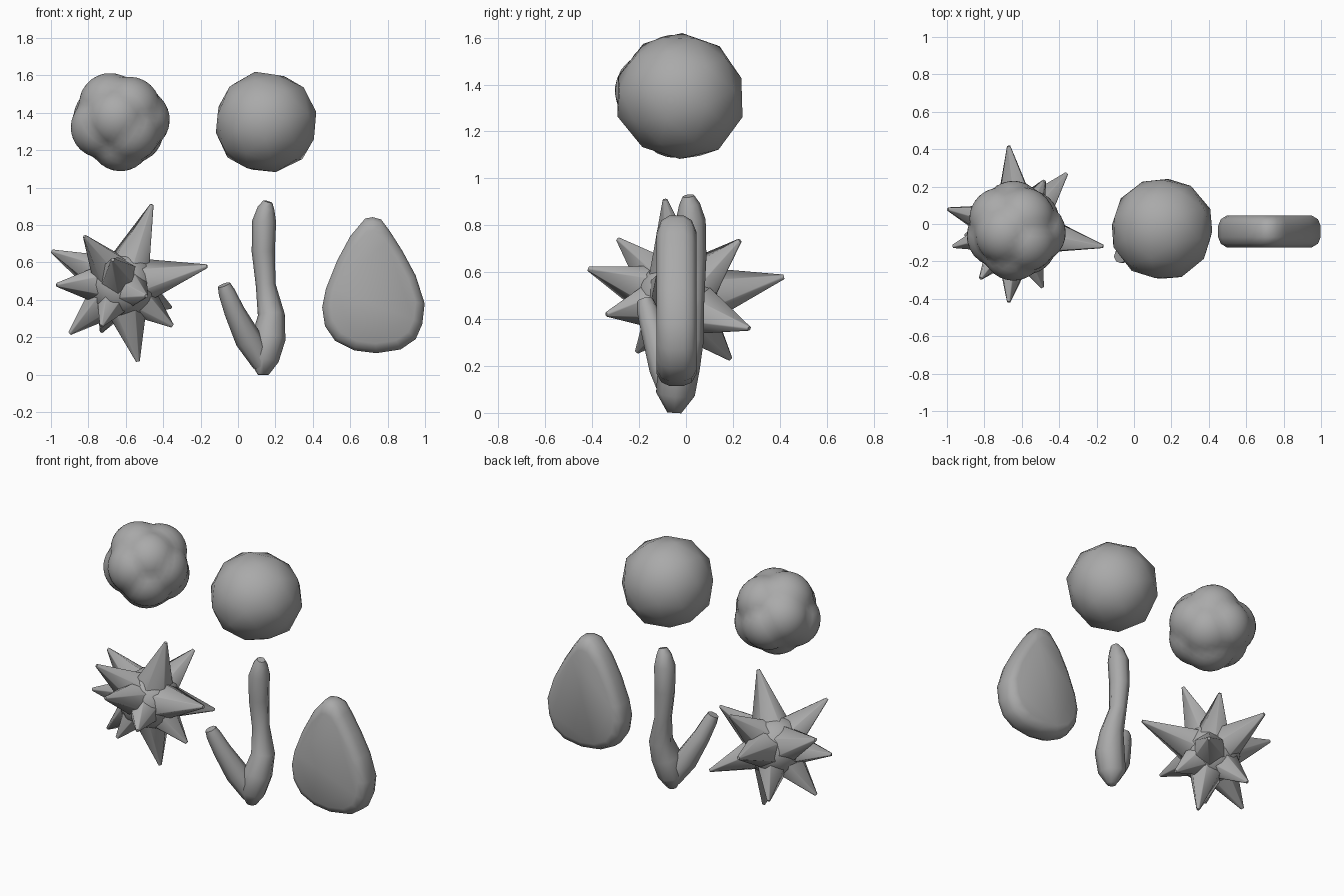
import bpy, bmesh, math, random
from mathutils import Vector, Matrix

cube = bpy.data.objects.get("Cube")
if cube:
    bpy.data.objects.remove(cube, do_unlink=True)
random.seed(4)

grey = bpy.data.materials.new("stone_grey")
grey.use_nodes = True
grey.diffuse_color = (0.4, 0.4, 0.4, 1)
grey.node_tree.nodes["Principled BSDF"].inputs["Base Color"].default_value = (0.4, 0.4, 0.4, 1)


def finish(name, bm, angle):
    bmesh.ops.recalc_face_normals(bm, faces=bm.faces)
    mesh = bpy.data.meshes.new(name)
    bm.to_mesh(mesh)
    bm.free()
    mesh.materials.append(grey)
    obj = bpy.data.objects.new(name, mesh)
    bpy.context.collection.objects.link(obj)
    bpy.ops.object.select_all(action='DESELECT')
    obj.select_set(True)
    bpy.context.view_layer.objects.active = obj
    bpy.ops.object.shade_smooth_by_angle(angle=math.radians(angle))
    return obj


def loft(bm, rings):
    """Skin a list of point rings and cap both ends."""
    rows = [[bm.verts.new(p) for p in ring] for ring in rings]
    for a, b in zip(rows, rows[1:]):
        for i in range(len(a)):
            j = (i + 1) % len(a)
            bm.faces.new((a[i], a[j], b[j], b[i]))
    bm.faces.new(rows[0])
    bm.faces.new(rows[-1])


def tube(bm, nodes, sides=8):
    """Round tube through (x, y, z, radius) nodes."""
    pts = [Vector(n[:3]) for n in nodes]
    rings = []
    for i, p in enumerate(pts):
        along = (pts[min(i + 1, len(pts) - 1)] - pts[max(i - 1, 0)]).normalized()
        u = along.cross(Vector((0, 1, 0))).normalized()
        v = along.cross(u)
        rings.append([p + nodes[i][3] * (u * math.cos(t) + v * math.sin(t))
                      for t in (math.tau * k / sides for k in range(sides))])
    loft(bm, rings)


# Faceted ball, slightly uneven
bm = bmesh.new()
bmesh.ops.create_icosphere(bm, subdivisions=2, radius=0.277)
bmesh.ops.rotate(bm, verts=bm.verts, matrix=Matrix.Rotation(0.3, 3, 'X') @ Matrix.Rotation(0.25, 3, 'Y'))
for v in bm.verts:
    v.co = v.co * random.uniform(0.97, 1.03) + Vector((0.147, -0.022, 1.348))
finish("faceted_ball", bm, 60)

# Lumpy ball: surface pushed out to a cluster of overlapping domes
lumps = [Vector(d).normalized() for d in (
    (-0.45, -0.15, 0.8), (0.4, 0.6, 0.65), (0.95, -0.1, 0.05), (0.05, -0.1, -1),
    (-0.85, -0.25, -0.3), (-0.1, -0.95, 0.15), (-0.1, 0.95, -0.25), (0.5, -0.65, -0.5),
    (0.6, 0.45, -0.5), (-0.75, 0.6, 0.15), (0.5, -0.5, 0.65))]
offset, dome = 0.105, 0.165
bm = bmesh.new()
bmesh.ops.create_icosphere(bm, subdivisions=4, radius=1)
for v in bm.verts:
    d = v.co.normalized()
    reach = 0.225
    for lump in lumps:
        c = d.dot(lump)
        if c > 0:
            reach = max(reach, offset * c + math.sqrt(dome ** 2 - offset ** 2 * (1 - c * c)))
    v.co = d * reach + Vector((-0.634, -0.035, 1.357))
finish("lumpy_ball", bm, 60)

# Spiky ball: core with broad tapering spikes toward each tip
centre = Vector((-0.62, -0.03, 0.48))
tips = [(-0.46, -0.09, 0.91), (-0.165, -0.12, 0.58), (-0.48, 0.23, 0.735),
        (-0.82, -0.29, 0.74), (-0.995, 0.08, 0.66), (-0.97, -0.12, 0.48),
        (-0.9, -0.06, 0.22), (-0.535, -0.04, 0.07), (-0.35, -0.03, 0.26),
        (-0.67, -0.417, 0.615), (-0.49, -0.34, 0.42), (-0.67, 0.417, 0.58),
        (-0.36, 0.27, 0.36), (-0.73, 0.19, 0.23), (-0.73, -0.21, 0.26)]
bm = bmesh.new()
bmesh.ops.create_icosphere(bm, subdivisions=2, radius=0.19, matrix=Matrix.Translation(centre))
for tip in tips:
    ray = Vector(tip) - centre
    turn = ray.to_track_quat('Z', 'Y').to_matrix().to_4x4()
    place = Matrix.Translation(centre + ray * 0.5) @ turn
    bmesh.ops.create_cone(bm, cap_ends=True, segments=6, radius1=0.155, radius2=0.01,
                          depth=ray.length, matrix=place)
finish("spiky_ball", bm, 65)

# Forked twig: main stem and side branch
bm = bmesh.new()
tube(bm, [(0.135, -0.05, 0, 0.03), (0.135, -0.045, 0.08, 0.083), (0.165, -0.03, 0.2, 0.09),
          (0.178, 0.005, 0.32, 0.072), (0.148, 0.025, 0.48, 0.053), (0.135, 0.025, 0.66, 0.062),
          (0.14, 0.02, 0.82, 0.064), (0.15, 0.015, 0.89, 0.045), (0.16, 0.01, 0.925, 0.025)])
tube(bm, [(0.13, -0.05, 0.06, 0.055), (0.055, -0.085, 0.19, 0.072), (-0.02, -0.135, 0.34, 0.055),
          (-0.06, -0.165, 0.44, 0.045), (-0.075, -0.175, 0.48, 0.035)])
finish("forked_twig", bm, 60)

# Flat teardrop pebble: outline lofted front to back with rounded rims
outline = [(0.68, 0.835), (0.72, 0.842), (0.765, 0.83), (0.81, 0.77), (0.88, 0.66), (0.95, 0.53),
           (0.998, 0.38), (0.985, 0.27), (0.95, 0.19), (0.87, 0.135), (0.74, 0.115), (0.62, 0.13),
           (0.52, 0.18), (0.465, 0.26), (0.45, 0.36), (0.47, 0.46), (0.53, 0.61), (0.6, 0.74)]
mid = Vector((0.72, 0.42))
layers = [(-0.125, 0.83), (-0.105, 0.95), (-0.07, 1), (-0.01, 1), (0.025, 0.95), (0.045, 0.83)]
bm = bmesh.new()
loft(bm, [[(mid.x + (x - mid.x) * s, y, mid.y + (z - mid.y) * s) for x, z in outline]
          for y, s in layers])
finish("teardrop_pebble", bm, 50)
